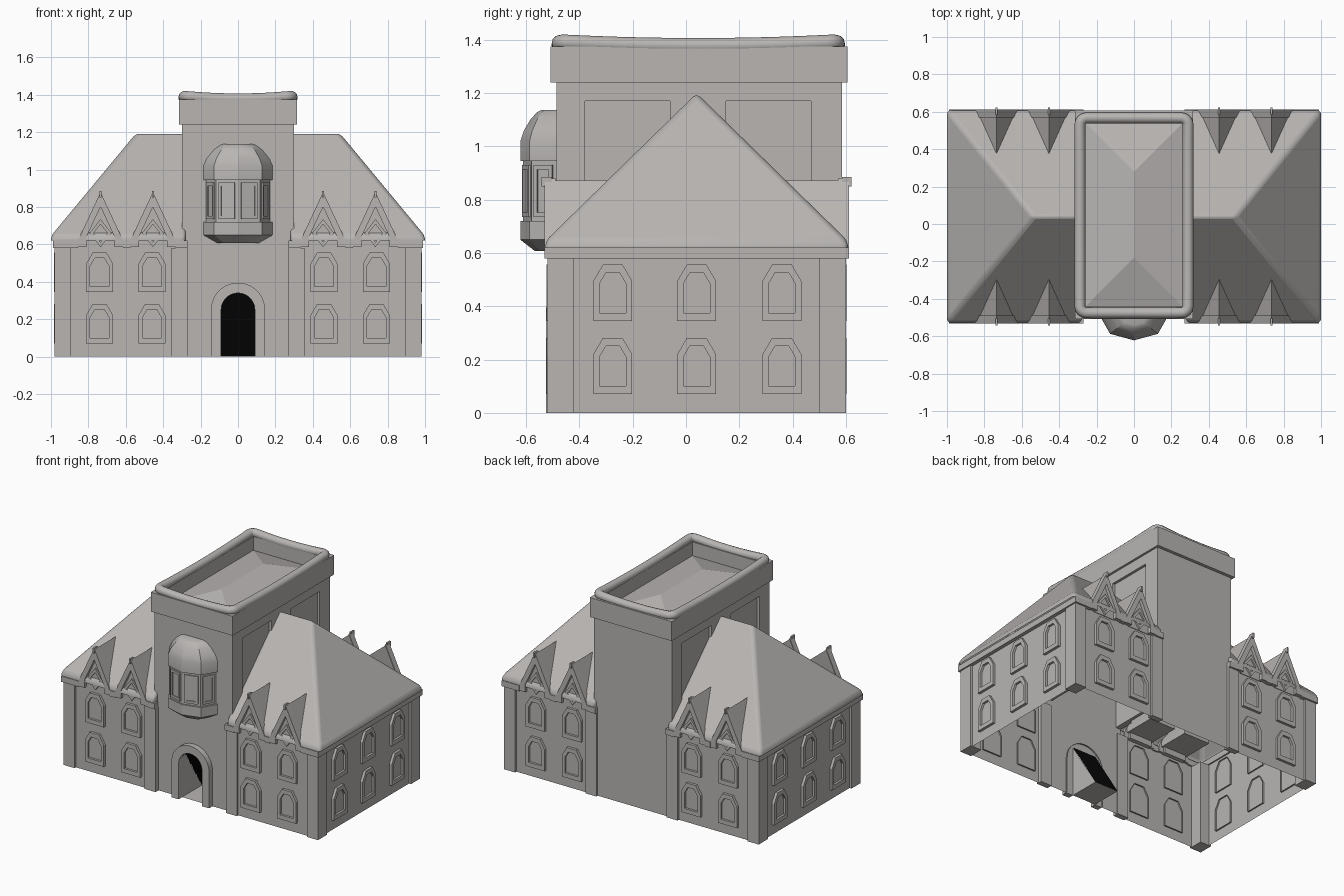
import bpy, bmesh, math
from mathutils import Vector

cube = bpy.data.objects.get("Cube")
if cube:
    bpy.data.objects.remove(cube, do_unlink=True)

MID = 0.04     # y of the ridge
HALF = 0.545   # half depth of the wing walls
SIDE = 0.965   # x of the end walls


def material(name, rgb):
    m = bpy.data.materials.new(name)
    m.use_nodes = True
    m.diffuse_color = (*rgb, 1)
    m.node_tree.nodes["Principled BSDF"].inputs["Base Color"].default_value = (*rgb, 1)
    return m


STONE = material("warm_grey_stone", (0.48, 0.462, 0.45))
BLACK = material("black_doorway", (0.003, 0.003, 0.003))


def loft(bm, rings, first=False, last=False, closed=True):
    """Skin a list of equal point rings, with optional end caps."""
    vs = [[bm.verts.new(p) for p in r] for r in rings]
    n = len(rings[0])
    for a, b in zip(vs, vs[1:]):
        for i in range(n if closed else n - 1):
            j = (i + 1) % n
            bm.faces.new((a[i], a[j], b[j], b[i]))
    if first:
        bm.faces.new(vs[0][::-1])
    if last:
        bm.faces.new(vs[-1])


def rect(x0, x1, y0, y1, z):
    return [(x0, y0, z), (x1, y0, z), (x1, y1, z), (x0, y1, z)]


def box(bm, x0, x1, y0, y1, z0, z1):
    loft(bm, [rect(x0, x1, y0, y1, z0), rect(x0, x1, y0, y1, z1)], True, True)


def finish(name, bm, mat=STONE, mirror=False, bevel=0, smooth=0):
    bmesh.ops.remove_doubles(bm, verts=bm.verts, dist=0.0005)
    bmesh.ops.recalc_face_normals(bm, faces=bm.faces)
    me = bpy.data.meshes.new(name)
    bm.to_mesh(me)
    bm.free()
    me.materials.append(mat)
    ob = bpy.data.objects.new(name, me)
    bpy.context.collection.objects.link(ob)
    if smooth:
        bpy.ops.object.select_all(action='DESELECT')
        ob.select_set(True)
        bpy.context.view_layer.objects.active = ob
        bpy.ops.object.shade_smooth_by_angle(angle=math.radians(smooth))
    if bevel:
        b = ob.modifiers.new("soft_edges", 'BEVEL')
        b.width, b.segments = bevel, 3
        b.limit_method, b.angle_limit = 'ANGLE', math.radians(30)
    if mirror:
        ob.modifiers.new("mirror", 'MIRROR')
    return ob


def long_wall(cx, s):
    """Maps (u, z, outward depth) onto the front (s=-1) or back (s=1) wall."""
    return lambda u, z, d: (cx + u, MID + s * (HALF + d), z)


def end_wall(cy):
    return lambda u, z, d: (SIDE + d, cy + u, z)


def framed(bm, place, outer, inner, back, front, pane):
    """A raised frame around a sunken pane."""
    layers = ((outer, back), (outer, front), (inner, front), (inner, pane))
    loft(bm, [[place(u, z, d) for u, z in o] for o, d in layers], False, True)


def window_outline(w, z0, z1):
    s = z1 - w * 0.85
    return [(-w, z0), (w, z0), (w, s), (w * .5, z1), (-w * .5, z1), (-w, s)]


def mirrored(half):
    """Closes a right-hand outline that starts and ends on the centre line."""
    return half + [(-u, z) for u, z in half[::-1] if u > 0]


# wing walls: open-bottomed shell
bm = bmesh.new()
yf, yb = MID - HALF, MID + HALF
plan = [(0.28, yf), (SIDE, yf), (SIDE, yb), (0.28, yb)]
loft(bm, [[(x, y, z) for x, y in plan] for z in (0, 0.63)], closed=False)
finish("wing_walls", bm, mirror=True)

# pilasters and eave bands
pil, band = bmesh.new(), bmesh.new()
for s in (-1, 1):
    def strip(bm, x0, x1, d0, d1, z0, z1):
        a, b = sorted((MID + s * d0, MID + s * d1))
        box(bm, x0, x1, a, b, z0, z1)
    strip(pil, 0.895, 0.98, 0.46, 0.56, 0, 0.58)
    strip(pil, 0.27, 0.355, 0.52, 0.56, 0, 0.58)
    for x0, x1 in ((0.27, 0.335), (0.575, 0.615), (0.855, 0.99)):
        strip(band, x0, x1, 0.535, 0.572, 0.58, 0.62)
box(band, 0.955, 0.99, MID - 0.572, MID + 0.572, 0.58, 0.62)
finish("pilasters", pil, mirror=True)
finish("eave_bands", band, mirror=True)

# windows on all wing walls
bm = bmesh.new()
places = [long_wall(cx, s) for s in (-1, 1) for cx in (0.46, 0.74)]
places += [end_wall(cy) for cy in (-0.275, MID, 0.36)]
for place in places:
    for z in (0.07, 0.345):
        framed(bm, place, window_outline(0.073, z, z + 0.212),
               window_outline(0.05, z + 0.03, z + 0.182), -0.01, 0.018, 0.003)
finish("windows", bm, mirror=True)

# hipped wing roofs
bm = bmesh.new()
eave = [rect(0.28, 1.0, MID - 0.568, MID + 0.568, z) for z in (0.62, 0.645)]
loft(bm, eave + [[(x, MID, 1.2) for x in (0.28, 0.54, 0.54, 0.28)]])
finish("wing_roof", bm, mirror=True, bevel=0.02, smooth=35)

# dormers: gable wall, little roof, coping, diamond and finial
wall, roof, cope, gem = (bmesh.new() for _ in range(4))
gable = mirrored([(0, 0.86), (0.085, 0.66), (0.085, 0.58)])
hood = mirrored([(0, 0.872), (0.1, 0.655), (0.1, 0.62)])
coping = mirrored([(0, 0.88), (0.105, 0.655), (0.12, 0.62), (0.12, 0.585),
                   (0.075, 0.585), (0.075, 0.64), (0, 0.80)])
for s in (-1, 1):
    for cx in (0.455, 0.735):
        at = long_wall(cx, s)

        def prism(bm, outline, d0, d1):
            loft(bm, [[at(u, z, d) for u, z in outline] for d in (d0, d1)], True, True)
        prism(wall, gable, -0.03, 0.004)
        prism(roof, hood, -0.24, 0.0)
        prism(cope, coping, -0.015, 0.026)
        prism(cope, [(-.006, .85), (.006, .85), (.006, .885), (-.006, .885)], 0, 0.037)
        diamond = [[(0, .66 - h), (h * .78, .66), (0, .66 + h), (-h * .78, .66)]
                   for h in (0.075, 0.048)]
        framed(gem, at, *diamond, 0, 0.016, 0.006)
finish("dormer_walls", wall, mirror=True)
finish("dormer_roofs", roof, mirror=True)
finish("dormer_copings", cope, mirror=True)
finish("dormer_diamonds", gem, mirror=True)

# tower front wall with an arched opening, and plain back wall
TF, TB = -0.487, 0.585


def arch(r, y, steps=14):
    pts = [(r * math.cos(math.pi * i / steps), y, 0.25 + r * math.sin(math.pi * i / steps))
           for i in range(steps + 1)]
    return [(r, y, 0)] + pts + [(-r, y, 0)]


bm = bmesh.new()
hole = arch(0.09, TF)
corners = [(-0.3, TF, 0), (-0.3, TF, 1.24), (0.3, TF, 1.24), (0.3, TF, 0)]
bm.faces.new([bm.verts.new(p) for p in hole + corners])
bm.faces.new([bm.verts.new((x, TB, z)) for x, y, z in corners])
finish("tower_walls", bm)

# tower flanks with sunken panels
bm = bmesh.new()
box(bm, 0.26, 0.282, TF, TB, 0.62, 1.24)
box(bm, 0.27, 0.3, TF, TB, 1.17, 1.24)
for y0, y1 in ((TF, -0.38), (-0.06, 0.15), (0.47, TB)):
    box(bm, 0.27, 0.3, y0, y1, 0.62, 1.17)
finish("tower_flanks", bm, mirror=True)

# tower cornice, parapet inside and shallow hipped roof
bm = bmesh.new()
rings = [rect(-w, w, TF - e, TB + e, z) for w, e, z in
         ((0.29, -0.01, 1.24), (0.315, 0.022, 1.24), (0.315, 0.022, 1.375),
          (0.26, -0.045, 1.375), (0.26, -0.045, 1.28))]
loft(bm, rings + [[(0, y, 1.355) for y in (-0.18, -0.18, 0.28, 0.28)]])
finish("tower_cornice", bm)

# rounded, slightly sagging rim
cu = bpy.data.curves.new("rim_path", 'CURVE')
cu.dimensions, cu.twist_mode = '3D', 'Z_UP'
cu.bevel_depth, cu.bevel_resolution = 0.029, 4
W, L, R, CY = 0.289, 0.521, 0.035, 0.046
path = []
for k, (sx, sy) in enumerate(((1, 1), (-1, 1), (-1, -1), (1, -1))):
    for i in range(5):
        a = math.pi / 2 * (k + i / 4)
        path.append((sx * (W - R) + R * math.cos(a), sy * (L - R) + R * math.sin(a)))
    nx, ny = ((-sx, sy), (sx, -sy))[k % 2]
    x, y = path[-1]
    ex, ey = (-x, y) if k % 2 == 0 else (x, -y)
    path += [(x + (ex - x) * t / 10, y + (ey - y) * t / 10) for t in range(1, 10)]
sp = cu.splines.new('POLY')
sp.points.add(len(path) - 1)
sp.use_cyclic_u = True
for p, (x, y) in zip(sp.points, path):
    t = min(abs(x) / W, abs(y) / L)
    p.co = (x, y + CY, 1.392 - 0.014 * (1 - t * t), 1)
tmp = bpy.data.objects.new("rim_path", cu)
bm = bmesh.new()
bm.from_mesh(tmp.to_mesh())
tmp.to_mesh_clear()
bpy.data.objects.remove(tmp)
finish("tower_rim", bm, smooth=50)

# door surround
bm = bmesh.new()
loft(bm, [arch(0.145, TF + .01), arch(0.145, -0.525), arch(0.09, -0.525), arch(0.09, TF)],
     closed=False)
for s in (-1, 1):
    box(bm, *sorted((s * 0.09, s * 0.145)), -0.525, TF, 0, 0.01)
finish("door_surround", bm, smooth=30)

# sloping dark door panel between grey cheeks and a sill floor
TOE = TF + 0.22
bm = bmesh.new()
bm.faces.new([bm.verts.new(p) for p in
              ((-.09, TF + .002, .345), (.09, TF + .002, .345), (.09, TOE, 0), (-.09, TOE, 0))])
finish("door_panel", bm, BLACK)
bm = bmesh.new()
for x in (-0.09, 0.09):
    bm.faces.new([bm.verts.new(p) for p in ((x, TF, 0), (x, TF, .345), (x, TOE, 0))])
bm.faces.new([bm.verts.new(p) for p in rect(-0.09, 0.09, TF, TOE, 0.001)])
finish("door_passage", bm)

# bay window hung on the tower front
BAY = [(0.185, 0), (0.128, -0.1), (0, -0.135), (-0.128, -0.1), (-0.185, 0)]


def bay_ring(k, z):
    return [(x * k, TF + y * k, z) for x, y in BAY]


bm = bmesh.new()
steps = ((0.608, 0.6), (0.65, 1), (0.72, 1), (0.72, 0.92), (0.945, 0.92), (0.945, 1),
         (1.02, 1), (1.06, 0.9), (1.105, 0.7), (1.13, 0.52), (1.137, 0.4))
loft(bm, [bay_ring(k, z) for z, k in steps], True, True)
finish("bay_window", bm, smooth=25)

# bay panes
bm = bmesh.new()
ring = [Vector(p) for p in bay_ring(0.92, 0)]
for a, b in zip(ring, ring[1:]):
    along = (b - a).normalized()
    out = along.cross(Vector((0, 0, -1)))
    if out.y > 0:
        out = -out
    mid, w = (a + b) / 2, (b - a).length * 0.37
    frames = [[(-h, z0), (h, z0), (h, z1), (-h, z1)]
              for h, z0, z1 in ((w, 0.735, 0.93), (w - 0.014, 0.752, 0.913))]
    framed(bm, lambda u, z, d: mid + along * u + out * d + Vector((0, 0, z)),
           *frames, -0.004, 0.009, 0.002)
finish("bay_panes", bm)
